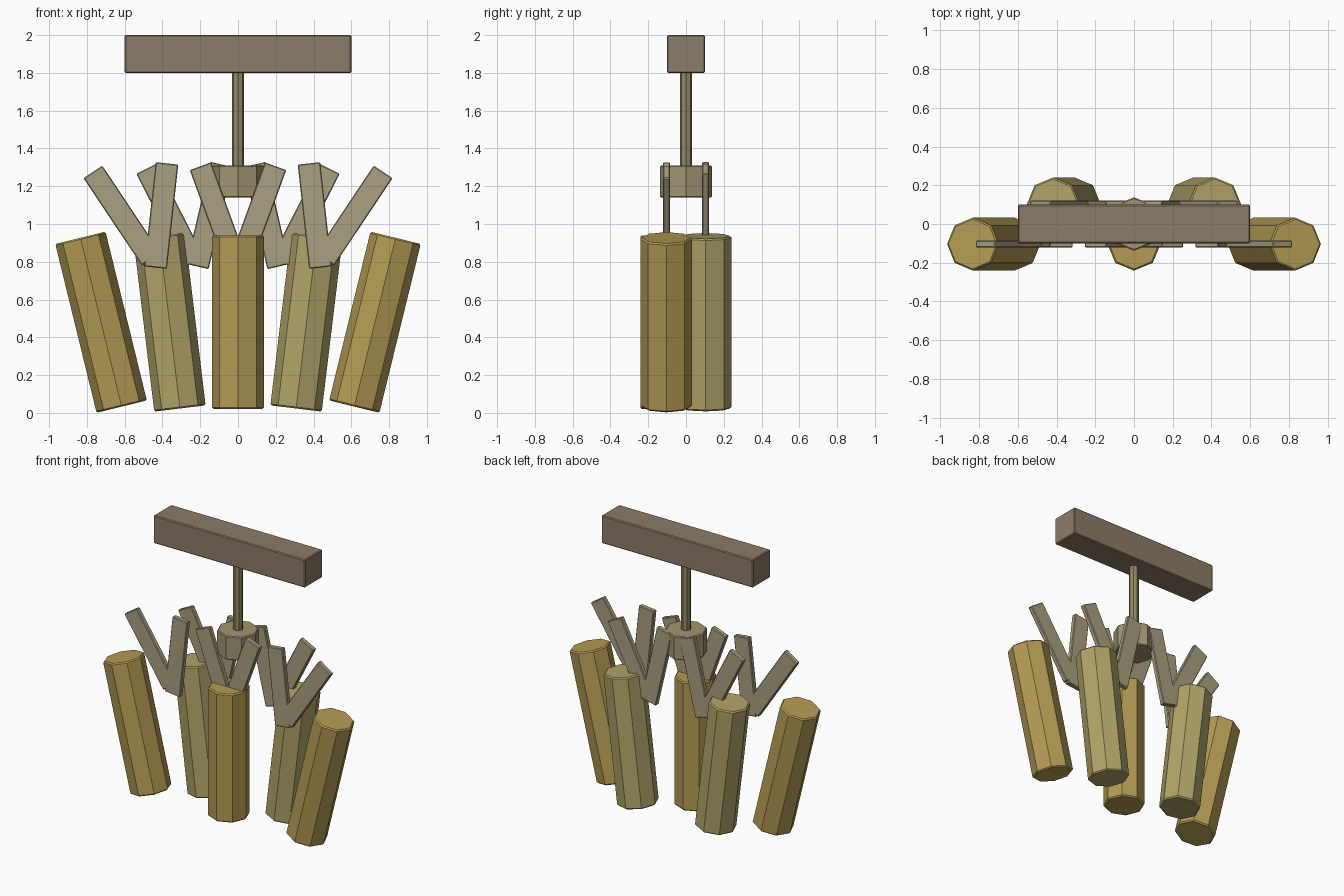
import bpy
from math import radians

if "Cube" in bpy.data.objects:
    bpy.data.objects.remove(bpy.data.objects["Cube"])


def material(name, rgb):
    m = bpy.data.materials.new(name)
    m.diffuse_color = (*rgb, 1)
    m.use_nodes = True
    m.node_tree.nodes["Principled BSDF"].inputs["Base Color"].default_value = m.diffuse_color
    return m


WOOD = material("brown_wood", (0.27, 0.20, 0.14))
STALK = material("stalk", (0.30, 0.25, 0.13))
HUB = material("hub", (0.36, 0.30, 0.17))
GOLD = material("gold", (0.46, 0.33, 0.09))
PALE = material("pale_gold", (0.44, 0.37, 0.14))
LEAF = material("leaf", (0.40, 0.35, 0.22))


def finish(name, mat, bevel):
    ob = bpy.context.object
    ob.name = name
    ob.data.materials.append(mat)
    if bevel:
        b = ob.modifiers.new("bevel", 'BEVEL')
        b.width = bevel
        b.segments = 1
        b.limit_method = 'ANGLE'
        b.angle_limit = radians(60)
    return ob


def box(name, loc, size, mat, tilt=0, bevel=0.006):
    bpy.ops.mesh.primitive_cube_add(size=1, location=loc, rotation=(0, tilt, 0))
    bpy.context.object.scale = size
    bpy.ops.object.transform_apply(location=False, rotation=False, scale=True)
    return finish(name, mat, bevel)


def prism(name, loc, radius, height, mat, tilt=0, bevel=0.008):
    bpy.ops.mesh.primitive_cylinder_add(vertices=8, radius=radius, depth=height,
                                        location=loc, rotation=(0, tilt, 0))
    return finish(name, mat, bevel)


# beam, hanging stalk and hub
box("beam", (0, 0, 1.9), (1.2, 0.2, 0.2), WOOD)
prism("stalk", (0, 0, 1.53), 0.033, 0.58, STALK, bevel=0)
prism("hub", (0, 0, 1.225), 0.138, 0.17, HUB, bevel=0.006)

# five hanging cobs fanned outwards in two rows, each with a pair of leaves
for i in range(-2, 3):
    front = i % 2 == 0
    y = -0.104 if front else 0.104
    tilt = 0.12 * i
    prism(f"cob_{i + 3}", (0.3625 * i, y, 0.48), 0.137, 0.92,
          GOLD if front else PALE, tilt)
    for side in (-1, 1):
        box(f"leaf_{i + 3}_{'left' if side < 0 else 'right'}",
            (0.255 * i + 0.104 * side, y, 1.045), (0.12, 0.036, 0.555),
            LEAF, tilt + side * radians(20), 0.005)
